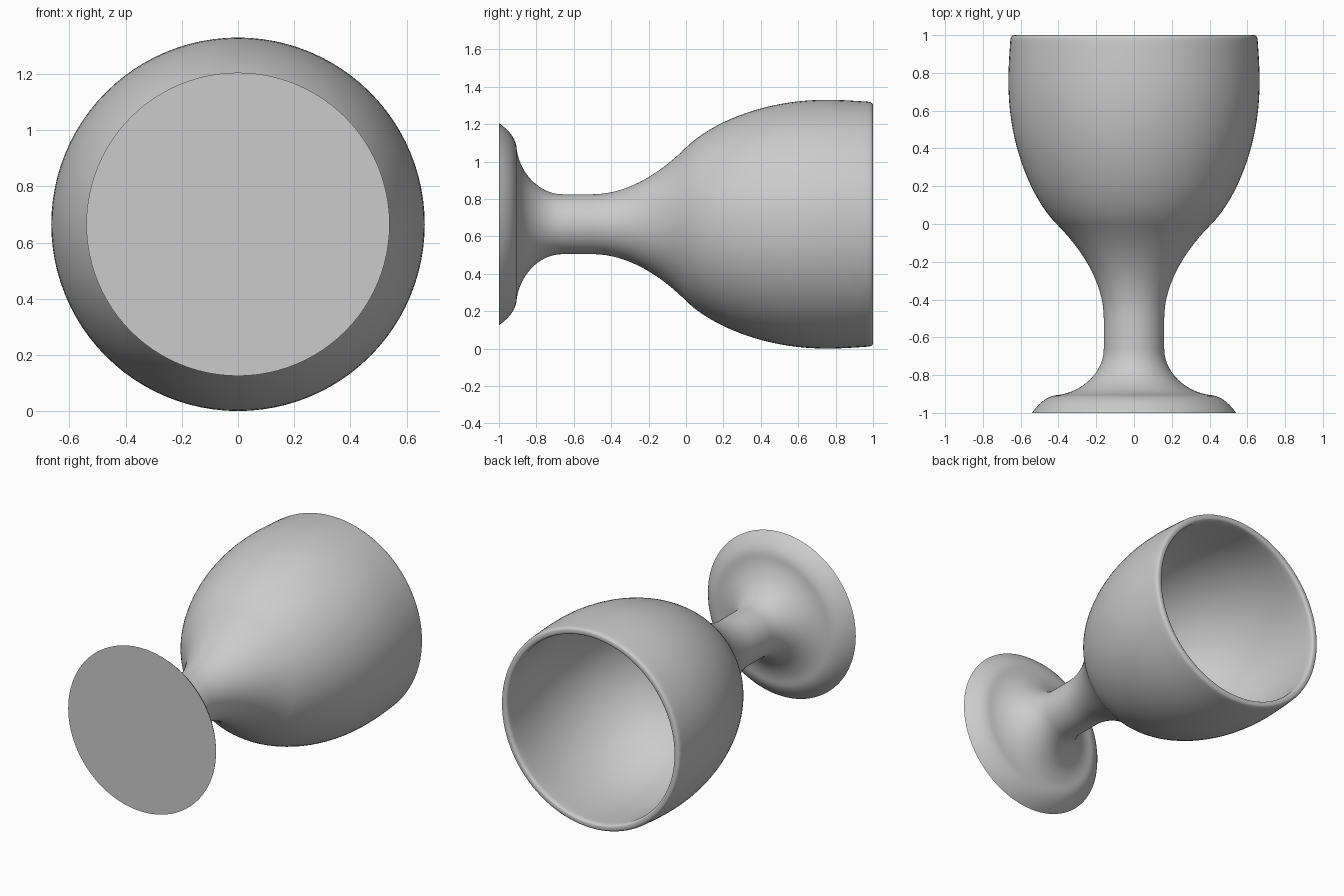
import bpy, bmesh, math
from mathutils import Vector
from mathutils.geometry import interpolate_bezier

cube = bpy.data.objects.get("Cube")
if cube:
    bpy.data.objects.remove(cube, do_unlink=True)

AXIS_Z = 0.665   # the goblet lies on its side, resting on the bowl
SIDES = 96

grey = bpy.data.materials.new("plain grey")
grey.use_nodes = True
colour = (0.6, 0.6, 0.6, 1)
grey.diffuse_color = colour
grey.node_tree.nodes["Principled BSDF"].inputs["Base Color"].default_value = colour

# Profile as (position along y, radius): each segment is two handles and an end
profile = [Vector((-1, 0, 0)), Vector((-1, 0.54, 0))]


def line(y, r):
    profile.append(Vector((y, r, 0)))


def curve(h1, h2, end, steps):
    pts = [Vector((*p, 0)) for p in (h1, h2, end)]
    profile.extend(interpolate_bezier(profile[-1], *pts, steps + 1)[1:])


# Foot and stem
curve((-0.95, 0.505), (-0.908, 0.46), (-0.905, 0.40), 10)
curve((-0.89, 0.28), (-0.79, 0.16), (-0.66, 0.16), 14)
line(-0.5, 0.16)
# Outside of the bowl
curve((-0.3, 0.16), (-0.12, 0.29), (0, 0.41), 16)
curve((0.12, 0.53), (0.4, 0.665), (0.75, 0.665), 20)
curve((0.83, 0.665), (0.9, 0.66), (0.97, 0.655), 5)
# Rounded rim
curve((0.99, 0.653), (1, 0.648), (1, 0.635), 5)
line(1, 0.625)
curve((1, 0.612), (0.99, 0.608), (0.97, 0.608), 5)
# Inside of the bowl
curve((0.9, 0.612), (0.83, 0.617), (0.75, 0.617), 5)
curve((0.3, 0.617), (-0.05, 0.42), (-0.05, 0), 24)

# Turn the profile around the y axis
bm = bmesh.new()
verts = [bm.verts.new((p.y, p.x, AXIS_Z)) for p in profile]
edges = [bm.edges.new(pair) for pair in zip(verts, verts[1:])]
bmesh.ops.spin(bm, geom=verts + edges, cent=(0, 0, AXIS_Z), axis=(0, 1, 0),
               angle=math.tau, steps=SIDES, use_merge=True)
bmesh.ops.remove_doubles(bm, verts=bm.verts, dist=0.0001)
bmesh.ops.recalc_face_normals(bm, faces=bm.faces)

mesh = bpy.data.meshes.new("goblet")
bm.to_mesh(mesh)
bm.free()
mesh.materials.append(grey)
goblet = bpy.data.objects.new("goblet", mesh)
bpy.context.collection.objects.link(goblet)

bpy.ops.object.select_all(action="DESELECT")
goblet.select_set(True)
bpy.context.view_layer.objects.active = goblet
bpy.ops.object.shade_smooth_by_angle(angle=math.radians(35))
